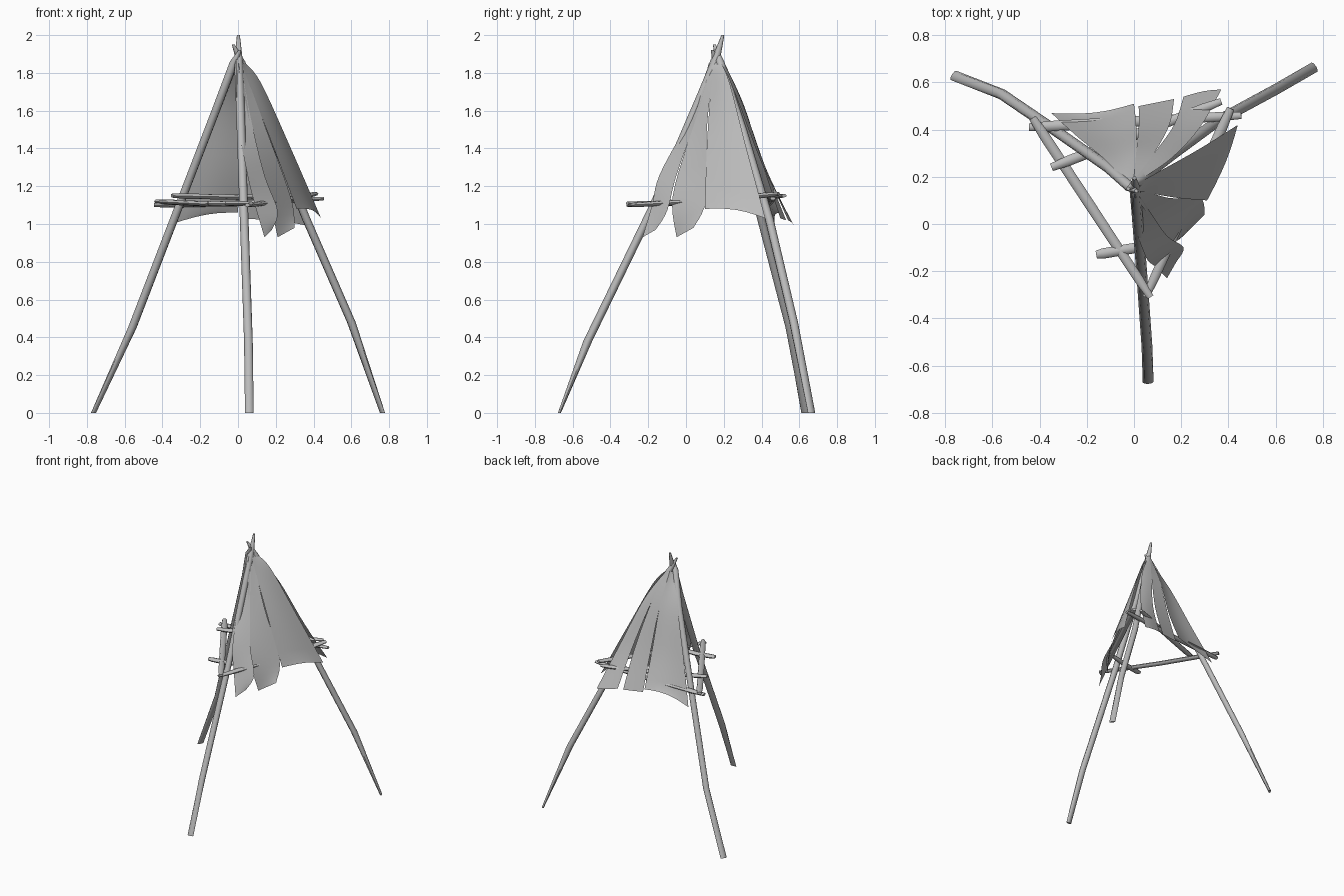
import bpy, bmesh, math
from mathutils import Vector

default_cube = bpy.data.objects.get("Cube")
if default_cube:
    bpy.data.objects.remove(default_cube)

grey = bpy.data.materials.new("weathered grey")
grey.use_nodes = True
grey.diffuse_color = (.5, .5, .5, 1)
grey.node_tree.nodes["Principled BSDF"].inputs["Base Color"].default_value = (.5, .5, .5, 1)


def finish(name, bm, angle):
    """Turn a bmesh into a named, shaded object."""
    mesh = bpy.data.meshes.new(name)
    bm.to_mesh(mesh)
    bm.free()
    obj = bpy.data.objects.new(name, mesh)
    bpy.context.collection.objects.link(obj)
    mesh.materials.append(grey)
    bpy.ops.object.select_all(action='DESELECT')
    obj.select_set(True)
    bpy.context.view_layer.objects.active = obj
    bpy.ops.object.shade_smooth_by_angle(angle=math.radians(angle))
    return obj


def tube(name, rings, sides=8):
    """Loft a capped pole; each ring is (centre, first half-axis, second half-axis)."""
    bm = bmesh.new()
    loops = []
    for centre, u, v in rings:
        turns = [math.tau * i / sides for i in range(sides)]
        loops.append([bm.verts.new(centre + u * math.cos(a) + v * math.sin(a)) for a in turns])
    for low, high in zip(loops, loops[1:]):
        for i in range(sides):
            j = (i + 1) % sides
            bm.faces.new((low[i], low[j], high[j], high[i]))
    bm.faces.new(loops[0][::-1])
    bm.faces.new(loops[-1])
    bmesh.ops.recalc_face_normals(bm, faces=bm.faces)
    return finish(name, bm, 50)


def leg(name, points):
    """Bent pole with level cuts, thinned to a wedge at the foot and a point at the tip."""
    points = [Vector(p) for p in points]
    outward = (points[0] - points[-1]).to_2d().normalized().to_3d()
    across = Vector((-outward.y, outward.x, 0))
    last = len(points) - 1
    rings = []
    for i, p in enumerate(points):
        width = .008 if i == last else .023
        depth = .008 if i in (0, last) else .024
        rings.append((p, across * width, outward * depth))
    return tube(name, rings)


def bar(name, start, end, width=.022, height=.014):
    """Slightly flattened, slightly bowed cross stick with narrowed ends."""
    start, end = Vector(start), Vector(end)
    along = (end - start).normalized()
    side = along.cross(Vector((0, 0, 1))).normalized()
    up = side.cross(along)
    rings = []
    for t, size in ((0, .75), (.1, 1), (.5, 1), (.9, .9), (1, .65)):
        centre = start.lerp(end, t) - up * .008 * math.sin(math.pi * t)
        rings.append((centre, side * width * size, up * height * size))
    return tube(name, rings)


def spline(a, b, c, d, t):
    """Catmull-Rom point between b and c."""
    return (b * 2 + (c - a) * t + (a * 2 - b * 5 + c * 4 - d) * t ** 2
            + (b * 3 - a - c * 3 + d) * t ** 3) / 2


def cloth(name, rows, bulge=0, ragged=0, columns=6, steps=5):
    """Hanging sheet; each row gives the two edge points, from the peak down."""
    rows = [(Vector(a), Vector(b)) for a, b in rows]
    rows = [rows[0]] + rows + [rows[-1]]
    edges = []
    for i in range(len(rows) - 3):
        for s in range(steps):
            edges.append([spline(*(r[k] for r in rows[i:i + 4]), s / steps) for k in (0, 1)])
    edges.append(rows[-1])
    bm = bmesh.new()
    grid = []
    for n, (a, b) in enumerate(edges):
        fall = n / (len(edges) - 1)
        middle = (a + b) / 2 - Vector((0, .17, 0))
        outward = Vector((middle.x, middle.y, 0)).normalized()
        line = []
        for c in range(columns + 1):
            t = c / columns
            p = a.lerp(b, t) + outward * bulge * math.sin(math.pi * t) * fall
            if n == len(edges) - 1:
                p.z += ragged * math.sin(math.pi * t)
            line.append(bm.verts.new(p))
        grid.append(line)
    for top, low in zip(grid, grid[1:]):
        for c in range(columns):
            bm.faces.new((top[c], low[c], low[c + 1], top[c + 1]))
    return finish(name, bm, 60)


# Three bent tripod legs crossing at the peak
leg("front_leg", [(.06, -.67, 0), (.055, -.52, .38), (.03, -.17, 1.1), (.01, .08, 1.68), (.003, .155, 1.86), (.002, .195, 2)])
leg("right_leg", [(-.765, .63, 0), (-.56, .55, .45), (-.31, .38, 1.1), (-.11, .24, 1.62), (-.02, .16, 1.86), (.01, .14, 1.92)])
leg("left_leg", [(.765, .665, 0), (.6, .57, .48), (.36, .44, 1.03), (.17, .3, 1.5), (.015, .18, 1.86), (-.025, .15, 1.95)])

# Triangle of lashed cross bars with two loose sticks laid over it
bar("right_bar", (-.43, .45, 1.12), (.07, -.31, 1.11))
bar("left_bar", (.41, .49, 1.16), (.05, -.31, 1.1))
bar("back_bar", (-.445, .41, 1.1), (.455, .46, 1.135))
bar("upper_loose_stick", (-.35, .24, 1.15), (.37, .52, 1.15))
bar("front_loose_stick", (-.16, -.13, 1.11), (.13, -.08, 1.12))

# Torn cloth over the back
cloth("back_cloth_wide", [
    ((-.03, .17, 1.85), (0, .2, 1.86)),
    ((-.12, .27, 1.62), (.01, .31, 1.62)),
    ((-.24, .37, 1.3), (.01, .41, 1.3)),
    ((-.35, .47, 1), (0, .51, 1.06))], bulge=-.02, ragged=.02)
cloth("back_cloth_middle", [
    ((0, .2, 1.86), (.01, .2, 1.86)),
    ((.01, .31, 1.62), (.085, .3, 1.64)),
    ((.02, .41, 1.3), (.15, .42, 1.3)),
    ((.02, .5, 1.03), (.17, .53, 1.02))])
cloth("back_cloth_corner", [
    ((.01, .2, 1.86), (.03, .19, 1.86)),
    ((.085, .3, 1.64), (.16, .28, 1.64)),
    ((.17, .42, 1.3), (.28, .41, 1.3)),
    ((.21, .54, 1.02), (.37, .57, .99))], bulge=.01)

# Torn cloth over the left side
cloth("left_cloth_wide", [
    ((.02, .14, 1.85), (.03, .18, 1.86)),
    ((.07, .13, 1.71), (.12, .23, 1.75)),
    ((.19, .11, 1.4), (.28, .32, 1.4)),
    ((.31, .1, 1.08), (.44, .42, 1.03))], bulge=.015, ragged=.02)
cloth("left_cloth_strip", [
    ((0, .12, 1.85), (.02, .15, 1.85)),
    ((.07, .03, 1.5), (.15, .11, 1.5)),
    ((.16, -.07, 1.15), (.28, .11, 1.14)),
    ((.21, -.05, .93), (.3, .04, .98))])
cloth("front_cloth_strip", [
    ((-.01, .13, 1.87), (.01, .14, 1.87)),
    ((0, .01, 1.55), (.07, .05, 1.55)),
    ((.05, -.14, 1.26), (.14, -.05, 1.26)),
    ((.09, -.18, 1.1), (.21, -.1, 1.07)),
    ((.14, -.23, .93), (.18, -.16, .97))])
